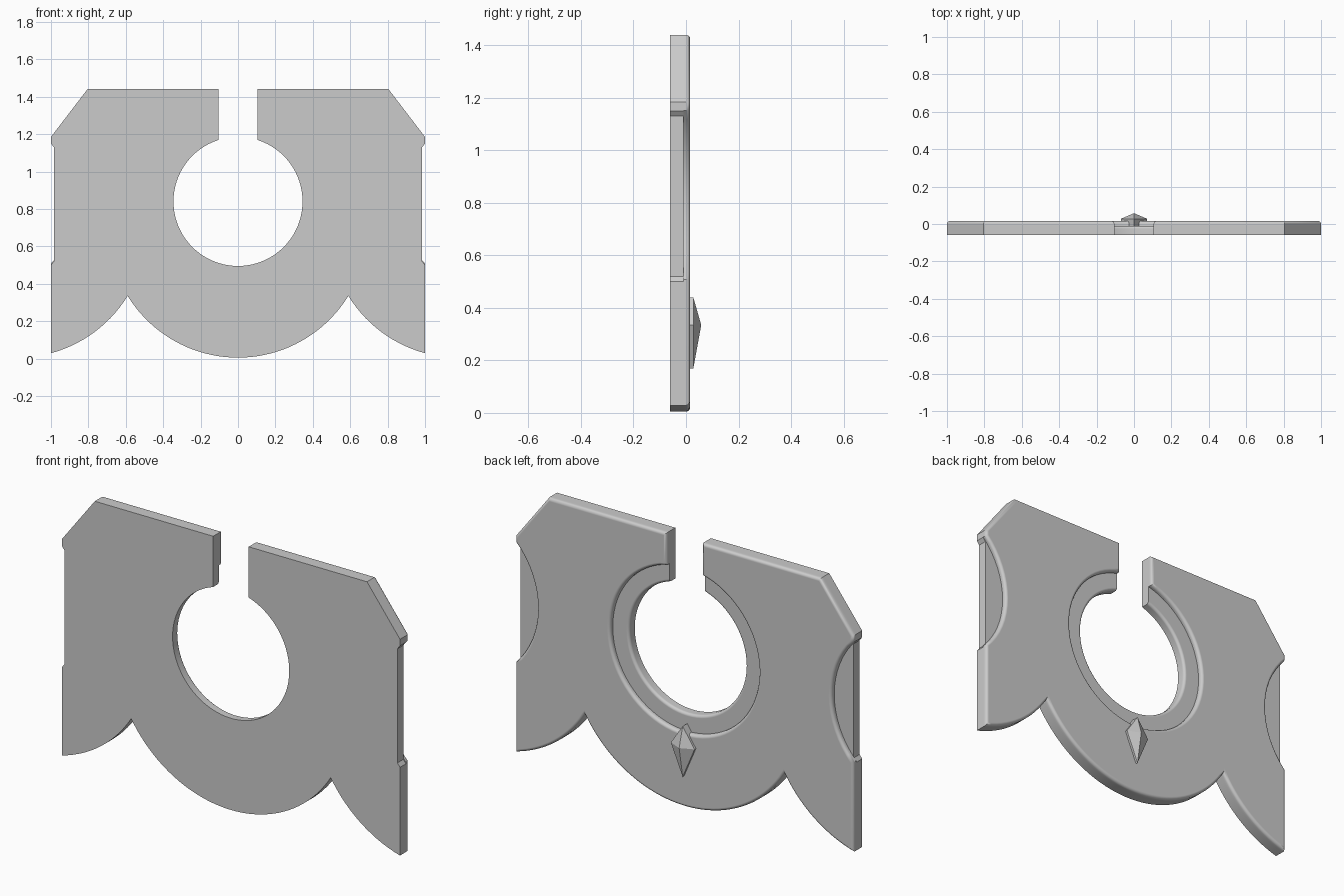
import bpy, bmesh
from math import sin, cos, pi, asin, acos, radians

cube = bpy.data.objects.get("Cube")
if cube:
    bpy.data.objects.remove(cube)

grey = bpy.data.materials.new("plain grey")
grey.use_nodes = True
GREY = (0.6, 0.6, 0.6, 1)
grey.diffuse_color = GREY
grey.node_tree.nodes["Principled BSDF"].inputs["Base Color"].default_value = GREY

FRONT, FLOOR, BACK = -0.06, -0.01, 0.016
SLOT, HOLE_Z = 0.105, 0.84


def arc(cx, cz, r, a0, a1, n):
    """Points on a circle in the x-z plane, angles measured from +x."""
    return [(cx + r * cos(a0 + (a1 - a0) * i / n), cz + r * sin(a0 + (a1 - a0) * i / n))
            for i in range(n + 1)]


def outline(side, hole_r):
    """Half outline from bottom centre round to the hole bottom, then mirrored."""
    r, cz, pitch = 0.692, 0.697, 1.18
    cusp = acos(pitch / 2 / r)
    half = arc(0, cz, r, -pi / 2, -cusp, 20)
    half += arc(pitch, cz, r, cusp - pi, -pi / 2 - asin((pitch - 1) / r), 14)[1:]
    half += side
    half += [(1, 1.185), (0.805, 1.44), (SLOT, 1.44)]
    half += arc(0, HOLE_Z, hole_r, acos(SLOT / hole_r), -pi / 2, 36)
    return half + [(-x, z) for x, z in reversed(half[1:-1])]


def finish(name, bm):
    bmesh.ops.recalc_face_normals(bm, faces=bm.faces)
    mesh = bpy.data.meshes.new(name)
    bm.to_mesh(mesh)
    bm.free()
    mesh.materials.append(grey)
    ob = bpy.data.objects.new(name, mesh)
    bpy.context.collection.objects.link(ob)
    return ob


def layer(name, points, y0, y1, width, rounded):
    """Extrude an outline in depth and round the chosen rear edges."""
    bm = bmesh.new()
    face = bm.faces.new([bm.verts.new((x, y0, z)) for x, z in points])
    ext = bmesh.ops.extrude_face_region(bm, geom=[face], use_keep_orig=True)
    for v in ext["geom"]:
        if isinstance(v, bmesh.types.BMVert):
            v.co.y = y1
    rim = [e for e in bm.edges
           if all(abs(v.co.y - y1) < 1e-5 for v in e.verts) and rounded(e)]
    bmesh.ops.bevel(bm, geom=rim, offset=width, offset_type='OFFSET', segments=4,
                    profile=0.5, affect='EDGES', clamp_overlap=False)
    ob = finish(name, bm)
    bpy.ops.object.select_all(action='DESELECT')
    ob.select_set(True)
    bpy.context.view_layer.objects.active = ob
    bpy.ops.object.shade_smooth_by_angle(angle=radians(35))
    mod = ob.modifiers.new("flat face normals", 'WEIGHTED_NORMAL')
    mod.keep_sharp = True
    return ob


def exposed(edge):
    """Hole rim and side notch edges, the only rear edges of the front layer in the open."""
    mid = (edge.verts[0].co + edge.verts[1].co) / 2
    in_hole = mid.x ** 2 + (mid.z - HOLE_Z) ** 2 < 0.36 ** 2
    in_notch = abs(mid.x) > 0.98 and 0.52 < mid.z < 1.13
    return in_hole or in_notch


# Front layer: small hole and shallow side notches
notch = [(1, 0.5), (0.985, 0.52), (0.985, 1.13), (1, 1.15)]
layer("front_plate", outline(notch, 0.345), FRONT, FLOOR, 0.015, exposed)

# Rear layer: wider hole leaves a recessed ring, curved cut-outs leave recessed sides
lens_r, lens_x = 0.462, 1.332
spread = acos((lens_x - 1) / lens_r)
lens = arc(lens_x, 0.83, lens_r, pi + spread, pi - spread, 16)
layer("back_plate", outline(lens, 0.44), FLOOR, BACK, 0.016, lambda e: True)

# Kite-shaped gem with a pointed rear
bm = bmesh.new()
kite = [(0, 0.17), (0.07, 0.335), (0, 0.44), (-0.07, 0.335)]
base = [bm.verts.new((x, FLOOR, z)) for x, z in kite]
rim = [bm.verts.new((x, 0.028, z)) for x, z in kite]
tip = bm.verts.new((0, 0.058, 0.335))
bm.faces.new(base)
for i in range(4):
    j = (i + 1) % 4
    bm.faces.new((base[i], base[j], rim[j], rim[i]))
    bm.faces.new((rim[i], rim[j], tip))
finish("back_gem", bm)
